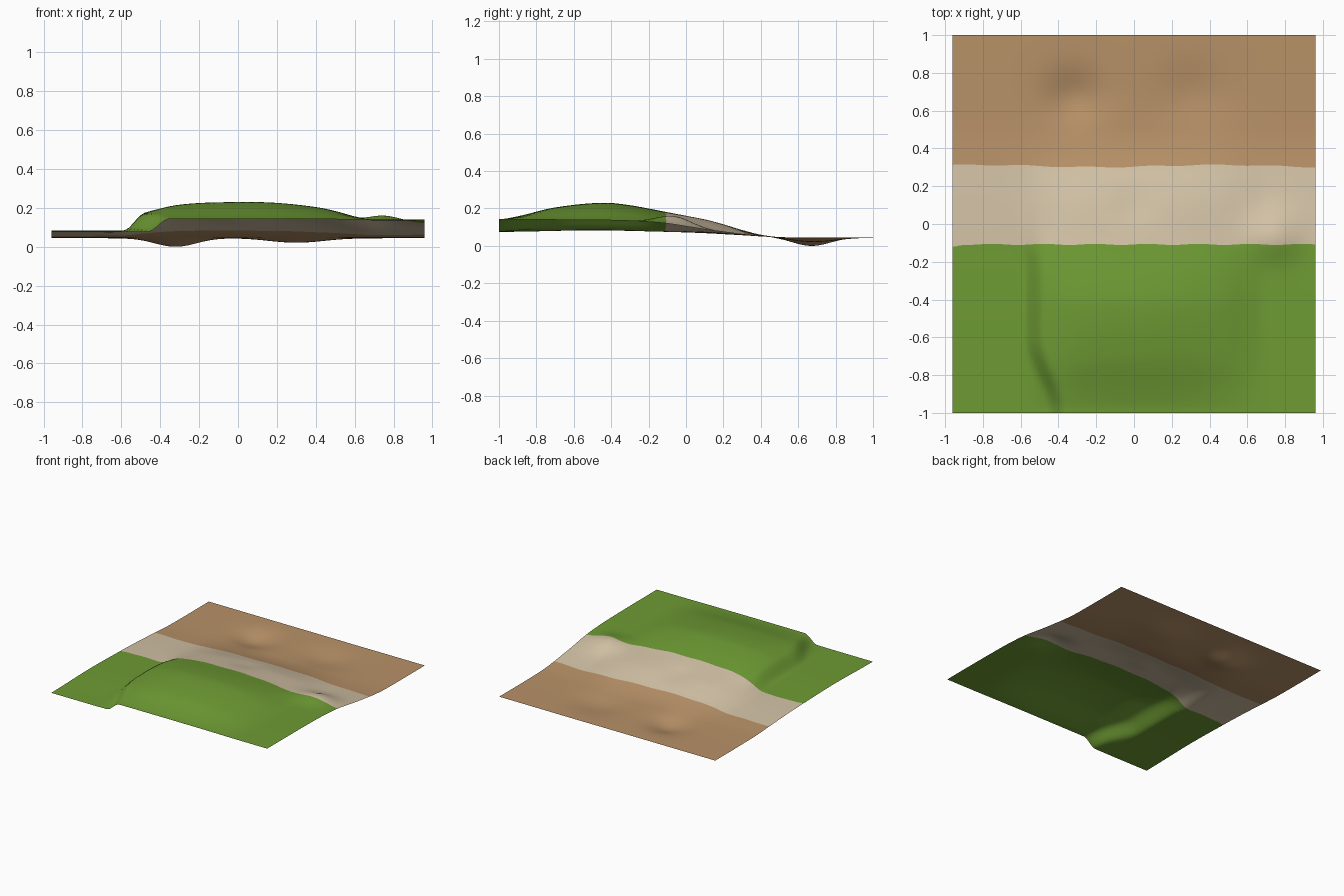
import bpy, bmesh, math

if "Cube" in bpy.data.objects:
    bpy.data.objects.remove(bpy.data.objects["Cube"])


def smooth(a, b, v):
    t = max(0.0, min(1.0, (v - a) / (b - a)))
    return t * t * (3 - 2 * t)


def curve(points, v):
    """Smooth (Catmull-Rom style) profile through a few (position, value) points."""
    n = len(points)
    if v <= points[0][0]:
        return points[0][1]
    if v >= points[-1][0]:
        return points[-1][1]
    i = max(k for k in range(n - 1) if points[k][0] <= v)

    def slope(k):
        if k in (0, n - 1):
            return 0.0
        return (points[k+1][1] - points[k-1][1]) / (points[k+1][0] - points[k-1][0])
    (x0, y0), (x1, y1) = points[i], points[i + 1]
    h = x1 - x0
    t = (v - x0) / h
    return ((2*t**3 - 3*t**2 + 1) * y0 + (t**3 - 2*t**2 + t) * h * slope(i)
            + (3*t**2 - 2*t**3) * y1 + (t**3 - t**2) * h * slope(i + 1))


def bump(x, y, cx, cy, sx, sy):
    return math.exp(-((x - cx) / sx) ** 2 - ((y - cy) / sy) ** 2)


# Height profiles front to back: left edge, right edge, middle of the hill
LEFT = [(-1, .08), (-.5, .088), (-.1, .08), (.1, .073), (.3, .062), (.5, .051), (1, .049)]
RIGHT = [(-1, .145), (-.4, .142), (-.2, .132), (0, .105), (.2, .08), (.35, .061), (.5, .051), (1, .049)]
MID = [(-1, .148), (-.9, .163), (-.7, .21), (-.45, .235), (-.3, .222), (-.1, .185),
       (.1, .15), (.2, .122), (.3, .09), (.4, .065), (.5, .053), (1, .049)]
# How far the hill rises across the width
ACROSS = [(-.6, 0), (-.5, .35), (-.3, .85), (0, 1), (.2, .95), (.4, .72), (.5, .5), (.6, .2), (.7, 0)]


def height(x, y):
    # scarp on the left, softer towards the back
    foot = -.41 - .12 * smooth(-1, -.6, y)
    half = .055 + .2 * smooth(-.25, .2, y)
    step = smooth(foot - half, foot + half, x)
    left, right = curve(LEFT, y), curve(RIGHT, y)
    z = left + (right - left) * step
    z += (curve(MID, y) - right) * curve(ACROSS, x)
    z += .05 * bump(x, y, .74, -.06, .15, .13)       # small knoll
    z -= .012 * bump(x, y, 0, .1, .12, .1)           # dip in the path
    z -= .045 * bump(x, y, -.32, .67, .15, .14)      # deep hollow
    z -= .024 * bump(x, y, .3, .68, .2, .17)         # shallow hollow
    return max(0.0, z)


def material(name, colour):
    m = bpy.data.materials.new(name)
    m.diffuse_color = (*colour, 1)
    m.use_nodes = True
    m.node_tree.nodes["Principled BSDF"].inputs["Base Color"].default_value = m.diffuse_color
    return m


# Slightly wavy borders between the ground bands
def front_border(x):
    return -.108 + .003 * math.sin(23 * x) - .012 * smooth(-.9, -.96, x)


def back_border(x):
    return .307 + .006 * math.sin(5 * x - .6) + .003 * math.sin(19 * x)


# Terrain sheet: rows follow the borders so the colours meet cleanly
bm = bmesh.new()
NX = 96
ROWS = [45, 21, 35]
grid = []
for i in range(NX + 1):
    x = -.96 + 1.92 * i / NX
    stops = [-1, front_border(x), back_border(x), 1]
    ys = [stops[b] + (stops[b + 1] - stops[b]) * k / n for b, n in enumerate(ROWS) for k in range(n)] + [1]
    grid.append([bm.verts.new((x, y, height(x, y))) for y in ys])
for i in range(NX):
    for j in range(sum(ROWS)):
        f = bm.faces.new((grid[i][j], grid[i+1][j], grid[i+1][j+1], grid[i][j+1]))
        f.material_index = (j >= ROWS[0]) + (j >= ROWS[0] + ROWS[1])
        f.smooth = True

# Rest the lowest point on the ground
low = min(v.co.z for v in bm.verts)
for v in bm.verts:
    v.co.z -= low
mesh = bpy.data.meshes.new("terrain")
bm.to_mesh(mesh)
bm.free()
for m in (material("grass green", (.156, .328, .034)),
          material("pale sand", (.65, .54, .38)),
          material("brown earth", (.48, .287, .138))):
    mesh.materials.append(m)
terrain = bpy.data.objects.new("terrain", mesh)
bpy.context.collection.objects.link(terrain)
